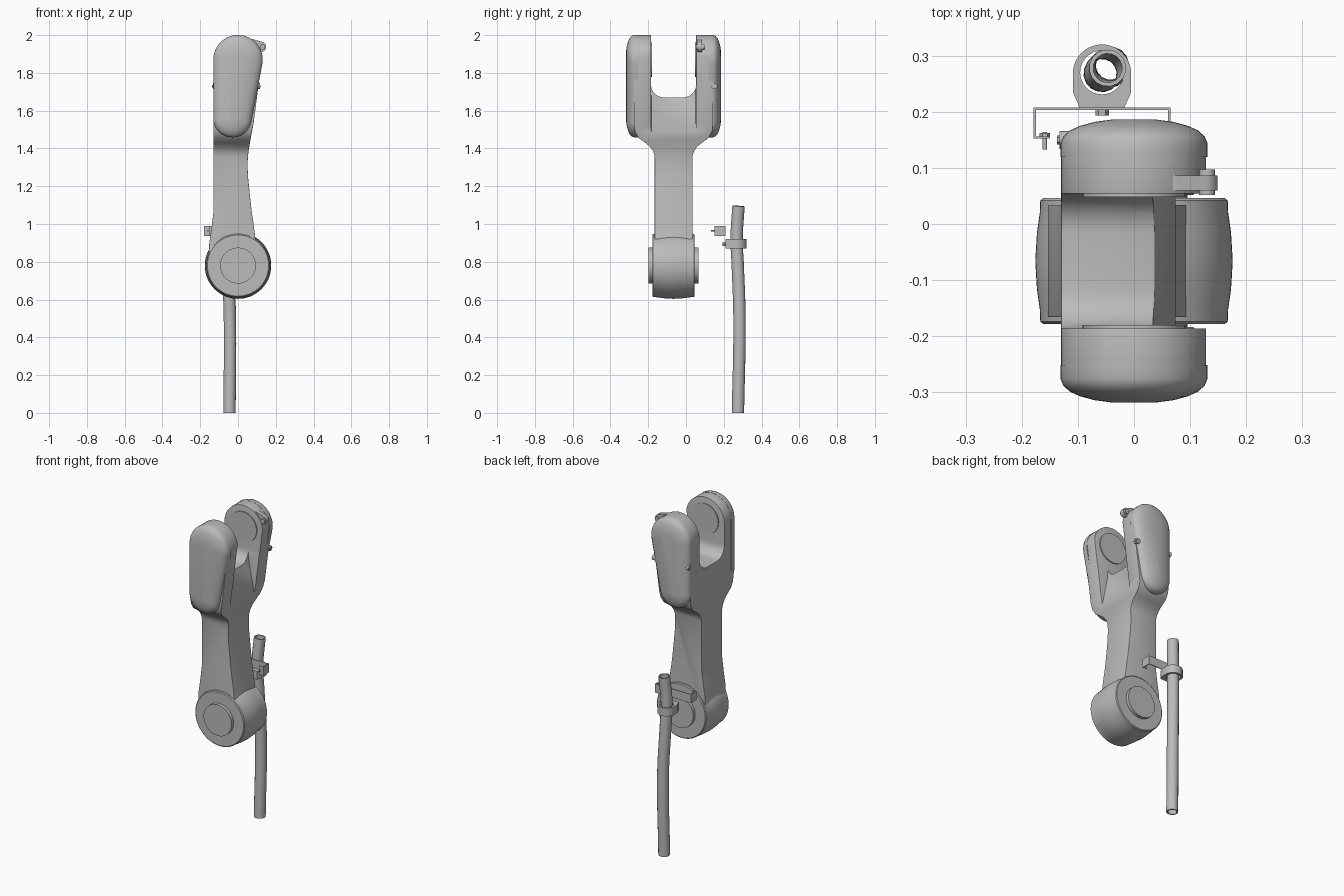
import bpy, bmesh
from math import acos, atan2, cos, sin, pi, radians, hypot
from mathutils import Vector

cube = bpy.data.objects.get("Cube")
if cube:
    bpy.data.objects.remove(cube, do_unlink=True)

grey = bpy.data.materials.new("plain grey")
grey.use_nodes = True
grey.diffuse_color = (0.5, 0.5, 0.5, 1)
grey.node_tree.nodes["Principled BSDF"].inputs["Base Color"].default_value = (0.5, 0.5, 0.5, 1)

MID = -0.066                 # y of the arm's centre plane
HEAD, ELBOW = (0, 1.87), (0, 0.78)


def place(axis, u, w, t):
    return {"x": (t, u, w), "y": (u, t, w), "z": (u, w, t)}[axis]


def loft(name, rings, axis):
    """Solid through a list of (distance along axis, outline)."""
    bm = bmesh.new()
    loops = [[bm.verts.new(place(axis, u, w, t)) for u, w in pts] for t, pts in rings]
    for a, b in zip(loops, loops[1:]):
        for i in range(len(a)):
            j = (i + 1) % len(a)
            bm.faces.new((a[i], a[j], b[j], b[i]))
    bm.faces.new(loops[0])
    bm.faces.new(loops[-1])
    bmesh.ops.recalc_face_normals(bm, faces=bm.faces)
    mesh = bpy.data.meshes.new(name)
    bm.to_mesh(mesh)
    bm.free()
    ob = bpy.data.objects.new(name, mesh)
    bpy.context.collection.objects.link(ob)
    mesh.materials.append(grey)
    return ob


def prism(name, pts, axis, a, b):
    return loft(name, [(a, pts), (b, pts)], axis)


def arc(c, r, start, end, n):
    angles = [radians(start + (end - start) * i / n) for i in range(n + 1)]
    return [(c[0] + r * cos(a), c[1] + r * sin(a)) for a in angles]


def circle(c, r, n=32):
    return arc(c, r, 0, 360, n)[:-1]


def rod(name, c, r, axis, a, b, n=32):
    return prism(name, circle(c, r, n), axis, a, b)


def capsule(c1, r1, c2, r2, n=20):
    """Outline wrapped round two circles."""
    dx, dy = c1[0] - c2[0], c1[1] - c2[1]
    phi = atan2(dy, dx) * 180 / pi
    b = acos((r2 - r1) / hypot(dx, dy)) * 180 / pi
    return arc(c1, r1, phi - b, phi + b, n) + arc(c2, r2, phi + b, phi + 360 - b, n)


def box(name, x, y, z):
    return prism(name, [(x[0], y[0]), (x[1], y[0]), (x[1], y[1]), (x[0], y[1])], "z", *z)


def activate(ob):
    bpy.ops.object.select_all(action="DESELECT")
    ob.select_set(True)
    bpy.context.view_layer.objects.active = ob


def apply(ob, kind, **settings):
    mod = ob.modifiers.new(kind, kind)
    for key, value in settings.items():
        setattr(mod, key, value)
    activate(ob)
    bpy.ops.object.modifier_apply(modifier=mod.name)


def combine(ob, tool, operation):
    apply(ob, "BOOLEAN", object=tool, operation=operation, solver="EXACT")
    bpy.data.objects.remove(tool, do_unlink=True)


# Forked arm: front silhouette crossed with side silhouette
front = (arc(HEAD, 0.13, 8, 180, 24)
         + [(-0.13, 1.06), (-0.14, 0.98), (-0.152, 0.9)]
         + arc(ELBOW, 0.16, 165, 414, 30)
         + [(0.085, 0.98), (0.072, 1.07), (0.062, 1.16), (0.053, 1.25), (0.05, 1.32),
            (0.055, 1.38), (0.065, 1.44), (0.082, 1.53)])
half = ([(0.1, 0.55), (0.1, 1.36), (0.108, 1.385), (0.125, 1.41), (0.15, 1.43),
         (0.185, 1.455), (0.205, 1.49), (0.21, 1.53), (0.21, 2.1), (0.12, 2.1)]
        + arc((0.05, 1.74), 0.07, 0, -90, 8))
side = [(MID + u, z) for u, z in half] + [(MID - u, z) for u, z in reversed(half)]
arm = prism("forked_arm", front, "y", MID - 0.4, MID + 0.4)
combine(arm, prism("side_tool", side, "x", -0.4, 0.4), "INTERSECT")
scoop = [(0.03, 1.8), (0.035, 1.68), (0.05, 1.6), (0.08, 1.46), (0.3, 1.46), (0.3, 1.8)]
combine(arm, prism("scoop_tool", scoop, "y", MID - 0.118, MID + 0.118), "DIFFERENCE")
apply(arm, "BEVEL", width=0.014, segments=3, limit_method="ANGLE", angle_limit=radians(40))

# Domed covers and bearing discs on both prongs
dome = [(0.185, -0.001), (0.21, -0.001), (0.222, 0.004), (0.233, 0.016),
        (0.241, 0.034), (0.248, 0.06), (0.252, 0.09)]
for name, s in (("front", -1), ("back", 1)):
    loft(name + "_cover", [(MID + s * t, capsule(HEAD, 0.13 - d, (-0.03, 1.56), 0.1 - d))
                           for t, d in dome], "y")
    rod(name + "_bearing_disc", HEAD, 0.092, "y", MID + s * 0.114, MID + s * 0.13, 40)

# Elbow drum with raised hubs
drum = [(-0.112, 0.162), (-0.108, 0.167), (-0.085, 0.168), (-0.05, 0.173), (0, 0.176),
        (0.05, 0.173), (0.085, 0.168), (0.108, 0.167), (0.112, 0.162)]
loft("elbow_drum", [(MID + t, circle(ELBOW, r, 64)) for t, r in drum], "y")
rod("elbow_hub", ELBOW, 0.095, "y", MID - 0.132, MID + 0.132, 48)

# Latch and screws on the back prong
prism("latch_tab", capsule((0.07, 1.95), 0.03, (0.122, 1.938), 0.027), "y", 0.06, 0.086)
rod("latch_knob", (0.13, 1.937), 0.014, "y", 0.052, 0.097)
rod("prong_screw", (0.15, 1.73), 0.016, "x", -0.133, 0.116)
rod("prong_screw_core", (0.15, 1.73), 0.008, "x", -0.137, 0.12, 6)

# Hollow cable
curve = bpy.data.curves.new("cable", "CURVE")
curve.dimensions = "3D"
curve.bevel_depth = 0.033
curve.bevel_resolution = 6
spline = curve.splines.new("BEZIER")
path = [(-0.045, 0.275, 0), (-0.043, 0.283, 0.5), (-0.053, 0.274, 0.78),
        (-0.057, 0.268, 0.92), (-0.047, 0.278, 1.095)]
spline.bezier_points.add(len(path) - 1)
for point, co in zip(spline.bezier_points, path):
    point.co = Vector(co)
    point.handle_left_type = point.handle_right_type = "AUTO"
cable = bpy.data.objects.new("cable", curve)
bpy.context.collection.objects.link(cable)
activate(cable)
bpy.ops.object.convert(target="MESH")
cable = bpy.context.object
cable.data.materials.clear()
cable.data.materials.append(grey)
apply(cable, "SOLIDIFY", thickness=0.007, offset=-1)

# Cable clamp
CX = -0.057
clamp = prism("cable_clamp", arc((CX, 0.268), 0.052, 0, 180, 20)
              + [(CX - 0.052, 0.235), (CX - 0.04, 0.208), (CX + 0.04, 0.208), (CX + 0.052, 0.235)],
              "z", 0.87, 0.92)
combine(clamp, rod("hole_tool", (CX, 0.27), 0.039, "z", 0.8, 1), "DIFFERENCE")
rod("clamp_bolt", (CX, 0.895), 0.012, "y", 0.193, 0.212, 6)

# Mounting bracket, mirrored about the cable
Z = (0.937, 0.99)
box("bracket_bar", (CX - 0.122, CX + 0.122), (0.203, 0.208), Z)
for name, s in (("left", 1), ("right", -1)):
    box(name + "_bracket_leg", sorted((CX + s * 0.122, CX + s * 0.118)), (0.152, 0.206), Z)
    box(name + "_bracket_foot", sorted((CX + s * 0.122, CX + s * 0.094)), (0.152, 0.156), Z)
    rod(name + "_bracket_bolt", (CX + s * 0.102, 0.964), 0.004, "y", 0.133, 0.164, 12)
    rod(name + "_bracket_nut", (CX + s * 0.102, 0.964), 0.009, "y", 0.155, 0.162, 6)

for ob in bpy.context.scene.objects:
    if ob.type == "MESH":
        activate(ob)
        bpy.ops.object.shade_smooth_by_angle(angle=radians(32))
